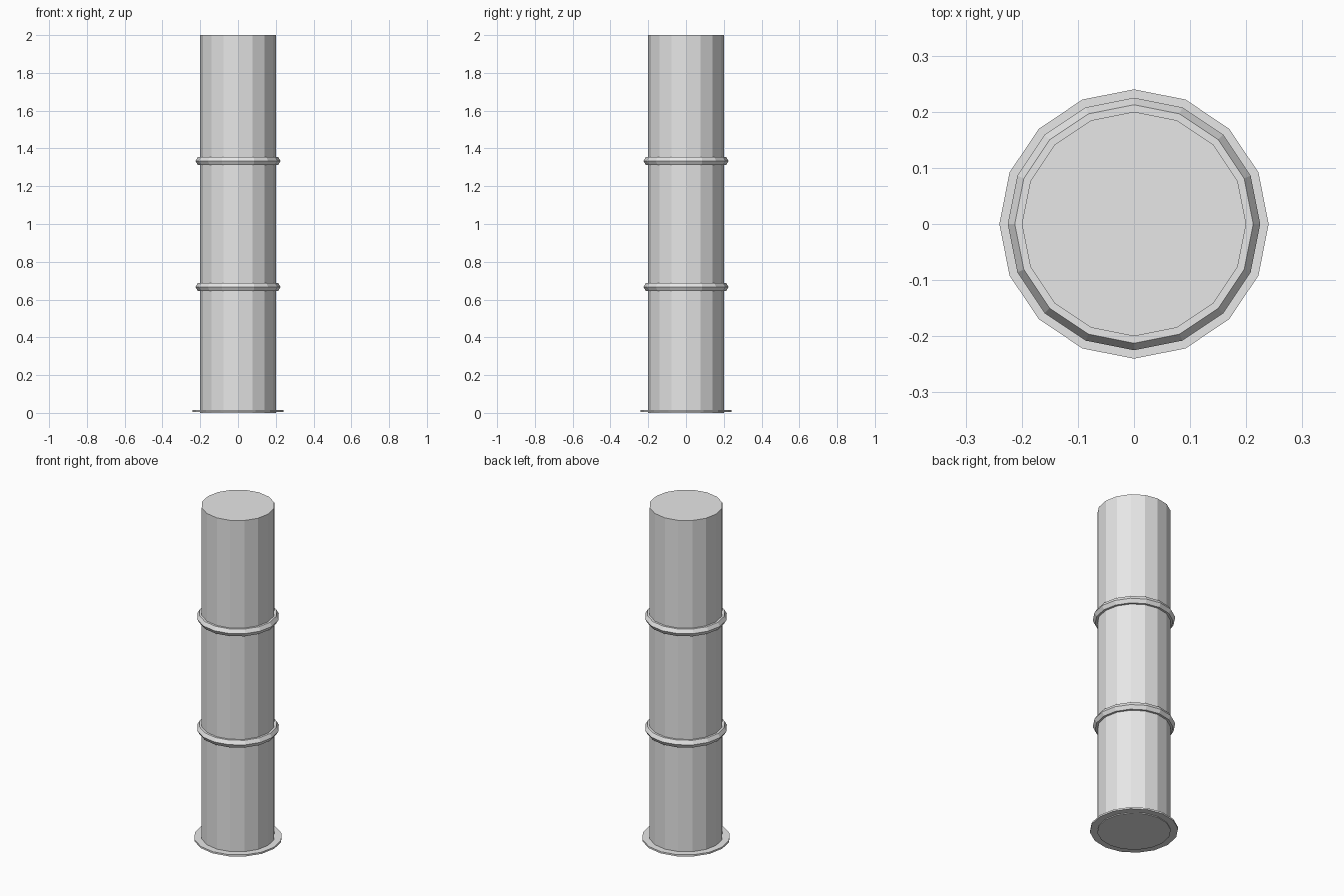
import bpy

SIDES = 16
RADIUS = 0.2
HEIGHT = 2.0

cube = bpy.data.objects.get("Cube")
if cube:
    bpy.data.objects.remove(cube, do_unlink=True)

# Single plain grey for every part
grey = bpy.data.materials.new("light_grey")
grey.use_nodes = True
colour = (0.8, 0.8, 0.8, 1.0)
grey.diffuse_color = colour
grey.node_tree.nodes["Principled BSDF"].inputs["Base Color"].default_value = colour


def finish(name):
    obj = bpy.context.object
    obj.name = name
    obj.data.name = name
    obj.data.materials.clear()
    obj.data.materials.append(grey)
    return obj


def disc(name, radius, bottom, top):
    bpy.ops.mesh.primitive_cylinder_add(
        vertices=SIDES, radius=radius, depth=top - bottom,
        location=(0, 0, (top + bottom) / 2))
    return finish(name)


# Main shaft, reaching just below the base flange
disc("pipe_body", RADIUS, 0, HEIGHT)

# Thin flange around the foot
disc("base_flange", 0.24, 0.005, 0.015)

# Two six-sided collars at the thirds of the height
for name, third in (("lower_collar", 1), ("upper_collar", 2)):
    bpy.ops.mesh.primitive_torus_add(
        major_segments=SIDES, minor_segments=6,
        major_radius=RADIUS, minor_radius=0.025,
        location=(0, 0, HEIGHT * third / 3))
    collar = finish(name)
    for face in collar.data.polygons:
        face.use_smooth = False
